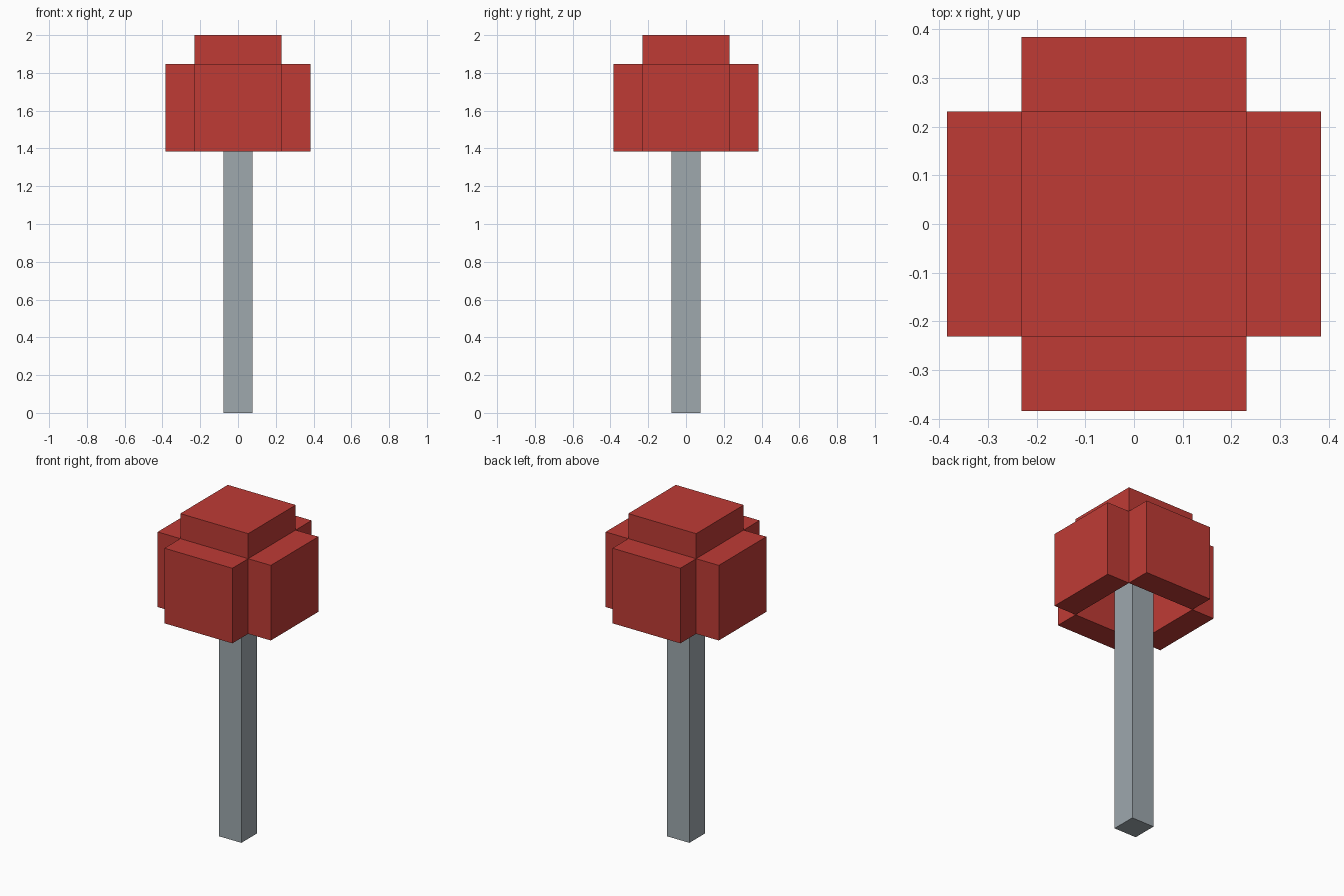
import bpy
import bmesh
from mathutils import Matrix, Vector

cube = bpy.data.objects.get("Cube")
if cube:
    bpy.data.objects.remove(cube, do_unlink=True)

U = 2 / 13  # block unit: the model is 13 units tall


def make_material(name, color):
    mat = bpy.data.materials.new(name)
    mat.use_nodes = True
    mat.diffuse_color = color
    mat.node_tree.nodes["Principled BSDF"].inputs["Base Color"].default_value = color
    return mat


def box(name, center, size, mat):
    """Flat-shaded box, centre and size given in block units."""
    bm = bmesh.new()
    matrix = Matrix.Translation(Vector(center) * U) @ Matrix.Diagonal((*(Vector(size) * U), 1))
    bmesh.ops.create_cube(bm, size=1, matrix=matrix)
    mesh = bpy.data.meshes.new(name)
    bm.to_mesh(mesh)
    bm.free()
    mesh.materials.append(mat)
    obj = bpy.data.objects.new(name, mesh)
    bpy.context.scene.collection.objects.link(obj)
    return obj


red = make_material("cap red", (0.521, 0.044, 0.036, 1))
grey = make_material("stem grey", (0.342, 0.392, 0.423, 1))

# Stem runs up through the hollow cap to the underside of the top slab
box("stem", (0, 0, 6), (1, 1, 12), grey)

# Top slab of the cap
box("cap_top", (0, 0, 12.5), (3, 3, 1), red)

# Four side slabs around an open-bottomed hollow
for name, x, y in (("front", 0, -1), ("back", 0, 1), ("left", 1, 0), ("right", -1, 0)):
    size = (1 if x else 3, 1 if y else 3, 3)
    box("cap_" + name, (2 * x, 2 * y, 10.5), size, red)
